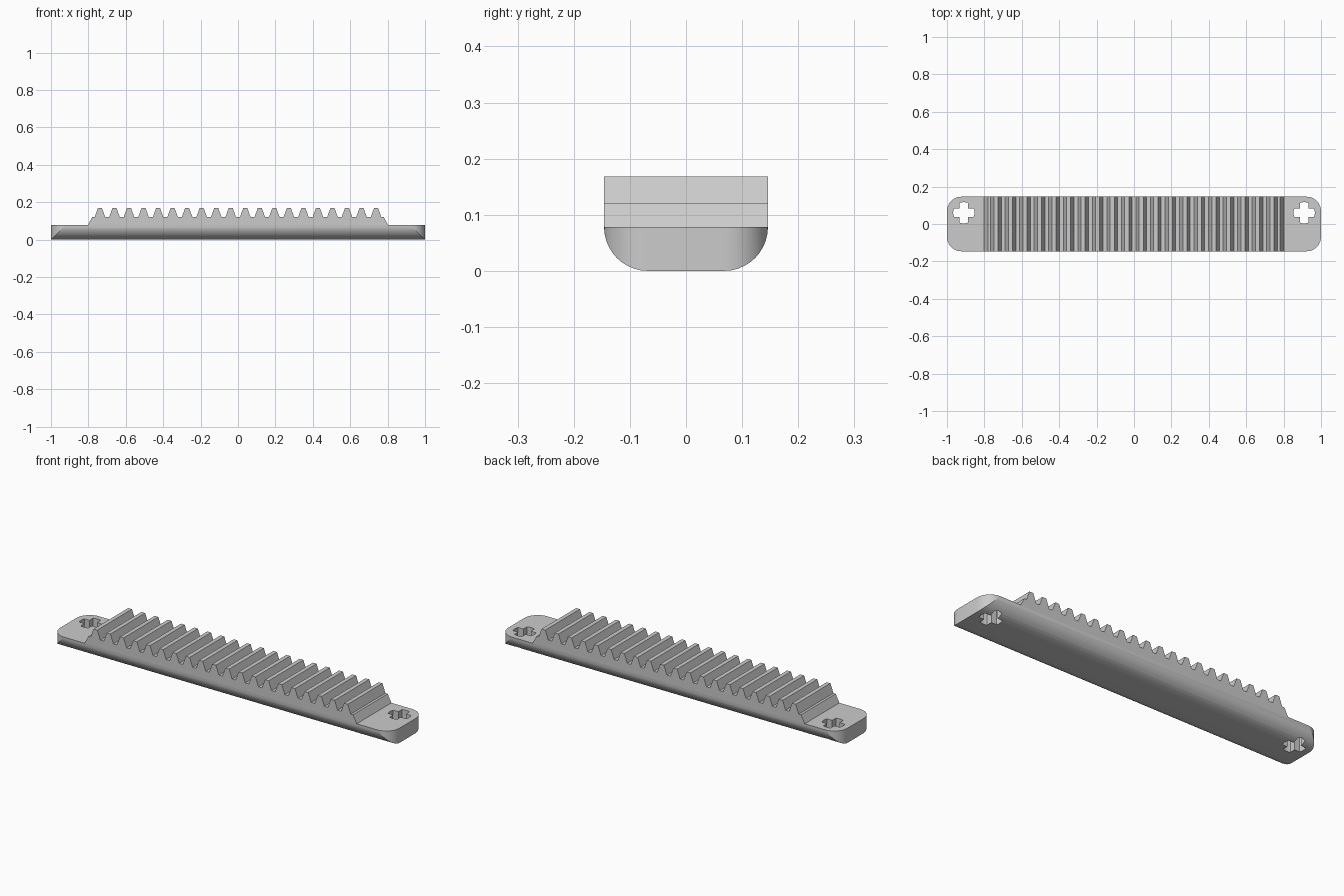
import bpy, bmesh, math
from mathutils import Vector

if "Cube" in bpy.data.objects:
    bpy.data.objects.remove(bpy.data.objects["Cube"])

HALF_L, HALF_W = 1.0, 0.146
PLATE_Z, ROOT_Z, TIP_Z = 0.078, 0.12, 0.168
TEETH, PITCH = 20, 0.0777
TIP_HALF, BASE_HALF = 0.011, 0.0285

grey = bpy.data.materials.new("light grey")
grey.diffuse_color = (0.6, 0.6, 0.6, 1)
grey.use_nodes = True
grey.node_tree.nodes["Principled BSDF"].inputs["Base Color"].default_value = grey.diffuse_color


def prism(name, points, offset):
    """Extrude a closed outline along an offset, capped at both ends."""
    bm = bmesh.new()
    face = bm.faces.new([bm.verts.new(p) for p in points])
    ext = bmesh.ops.extrude_face_region(bm, geom=[face])
    bmesh.ops.translate(bm, vec=Vector(offset),
                        verts=[v for v in ext["geom"] if isinstance(v, bmesh.types.BMVert)])
    bmesh.ops.recalc_face_normals(bm, faces=bm.faces[:])
    return name, bm


def finish(name, bm):
    mesh = bpy.data.meshes.new(name)
    bm.to_mesh(mesh)
    bm.free()
    mesh.materials.append(grey)
    obj = bpy.data.objects.new(name, mesh)
    bpy.context.collection.objects.link(obj)
    return obj


# Side outline: end plates, raised block and the row of teeth
outline = [(-HALF_L, 0), (-HALF_L, PLATE_Z), (-0.802, PLATE_Z), (-0.78, ROOT_Z)]
for i in range(TEETH):
    x = (i - (TEETH - 1) / 2) * PITCH
    outline += [(x - BASE_HALF, ROOT_Z), (x - TIP_HALF, TIP_Z),
                (x + TIP_HALF, TIP_Z), (x + BASE_HALF, ROOT_Z)]
outline += [(0.78, ROOT_Z), (0.802, PLATE_Z), (HALF_L, PLATE_Z), (HALF_L, 0)]
name, bm = prism("gear_rack", [(x, -HALF_W, z) for x, z in outline], (0, 2 * HALF_W, 0))

# Rounded vertical corners
corners = [e for e in bm.edges
           if all(abs(v.co.x) > 0.999 for v in e.verts)
           and abs(e.verts[0].co.y - e.verts[1].co.y) < 1e-5]
bmesh.ops.bevel(bm, geom=corners, offset=0.078, offset_type='OFFSET',
                segments=10, profile=0.5, affect='EDGES')
rack = finish(name, bm)


# Cross-shaped axle holes with slightly rounded arm ends
def cross_outline(cx, cy, reach=0.057, half=0.022):
    spread = math.asin(half / reach)
    pts = []
    for k in range(4):
        a = k * math.pi / 2
        for t in (-1, -0.5, 0, 0.5, 1):
            pts.append((cx + reach * math.cos(a + t * spread),
                        cy + reach * math.sin(a + t * spread), -0.1))
        d = a + math.pi / 4
        r = half * math.sqrt(2)
        pts.append((cx + r * math.cos(d), cy + r * math.sin(d), -0.1))
    return pts


for side, label in ((-1, "left"), (1, "right")):
    cutter = finish(*prism(label + "_axle_hole_cutter",
                           cross_outline(side * 0.91, 0.06), (0, 0, 0.4)))
    cutter.hide_render = True
    mod = rack.modifiers.new(label + "_axle_hole", 'BOOLEAN')
    mod.operation, mod.solver, mod.object = 'DIFFERENCE', 'EXACT', cutter
    bpy.context.view_layer.objects.active = rack
    bpy.ops.object.modifier_apply(modifier=mod.name)
    bpy.data.objects.remove(cutter)

# Smooth corners, crisp teeth
bpy.ops.object.select_all(action='DESELECT')
rack.select_set(True)
bpy.context.view_layer.objects.active = rack
bpy.ops.object.shade_smooth_by_angle(angle=math.radians(15))
